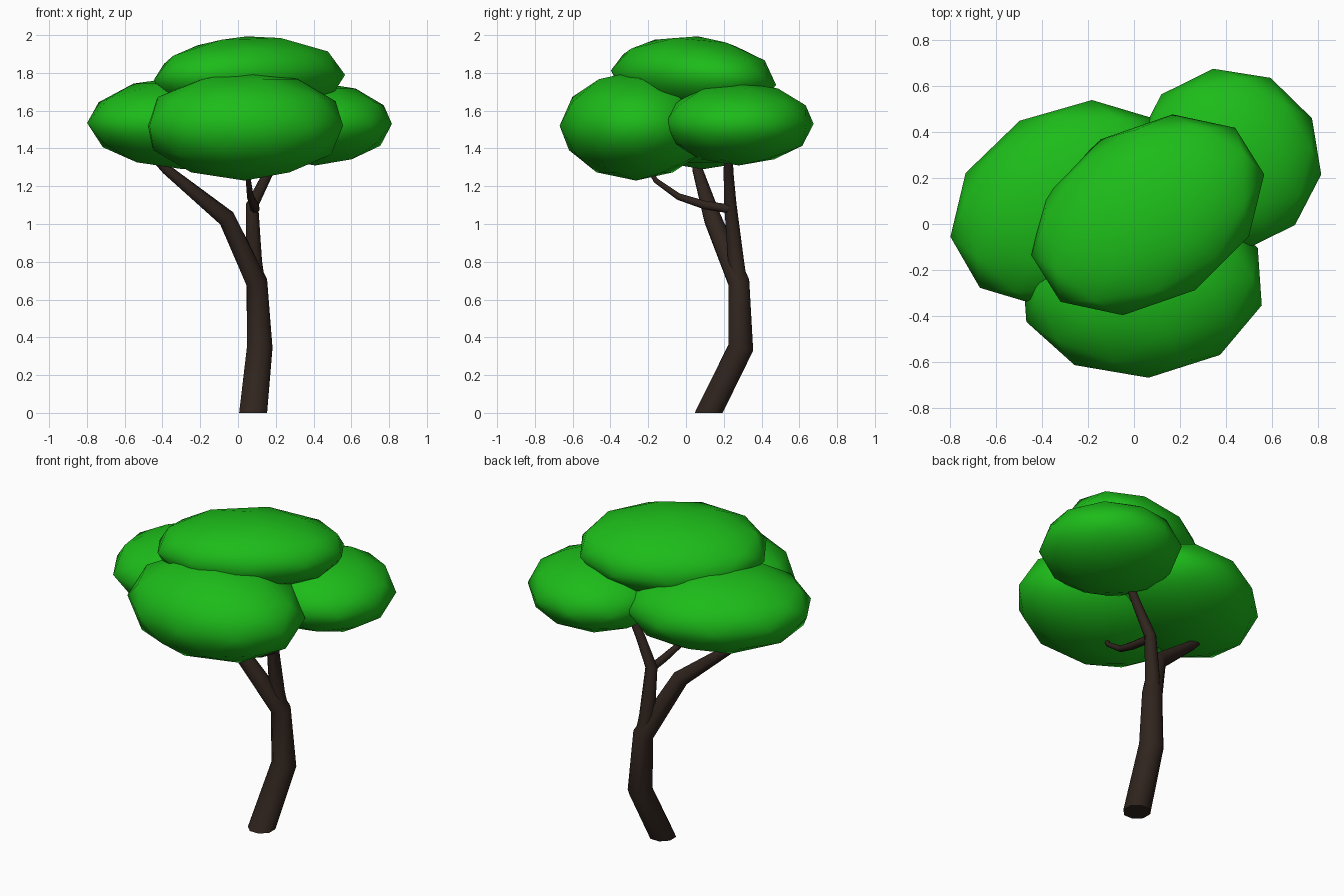
import bpy, bmesh, math
from mathutils import Vector

if "Cube" in bpy.data.objects:
    bpy.data.objects.remove(bpy.data.objects["Cube"])


def material(name, rgb):
    m = bpy.data.materials.new(name)
    m.diffuse_color = (*rgb, 1)
    m.use_nodes = True
    m.node_tree.nodes["Principled BSDF"].inputs["Base Color"].default_value = m.diffuse_color
    return m


leaf_mat = material("leaf_green", (0.012, 0.5, 0.01))
bark_mat = material("bark_brown", (0.03, 0.018, 0.013))


def limb(name, points, flat_base=False, sides=8):
    """Tapered tube through points of (x, y, z, radius)."""
    bm = bmesh.new()
    up = Vector((0, 0, 1))
    pos = [Vector(p[:3]) for p in points]
    rings = []
    for i, p in enumerate(points):
        tangent = (pos[min(i + 1, len(pos) - 1)] - pos[max(i - 1, 0)]).normalized()
        if flat_base and i == 0:
            tangent = up
        q = up.rotation_difference(tangent)
        rings.append([bm.verts.new(pos[i] + q @ Vector((
            p[3] * math.cos(2 * math.pi * (k + 0.5) / sides) * 1.04,
            p[3] * math.sin(2 * math.pi * (k + 0.5) / sides) * 1.04, 0)))
            for k in range(sides)])
    for a, b in zip(rings, rings[1:]):
        for k in range(sides):
            n = (k + 1) % sides
            bm.faces.new((a[k], a[n], b[n], b[k]))
    bm.faces.new(rings[0][::-1])
    bm.faces.new(rings[-1])
    for f in bm.faces:
        f.smooth = len(f.verts) == 4
    me = bpy.data.meshes.new(name)
    bm.to_mesh(me)
    bm.free()
    me.materials.append(bark_mat)
    ob = bpy.data.objects.new(name, me)
    bpy.context.collection.objects.link(ob)


def foliage(name, centre, radii, tilt, turn):
    """Squashed low-poly ball of leaves."""
    bpy.ops.mesh.primitive_ico_sphere_add(
        subdivisions=2, radius=1, location=centre,
        rotation=(math.radians(tilt), 0, math.radians(turn)))
    ob = bpy.context.object
    ob.name = name
    ob.scale = radii
    ob.data.materials.append(leaf_mat)
    bpy.ops.object.shade_smooth()


# Trunk continuing into the left branch
limb("trunk", [(0.08, 0.12, 0, 0.077), (0.115, 0.29, 0.345, 0.07),
               (0.1, 0.28, 0.69, 0.058), (-0.06, 0.14, 1.03, 0.047),
               (-0.38, 0.06, 1.29, 0.027), (-0.45, 0.05, 1.36, 0.02)], flat_base=True)

# Upright branch into the right crown, and the thin twig to the front crown
limb("right_branch", [(0.1, 0.28, 0.69, 0.045), (0.085, 0.265, 0.8, 0.044),
                      (0.075, 0.235, 1.1, 0.034), (0.16, 0.225, 1.27, 0.027),
                      (0.24, 0.225, 1.42, 0.022)])
limb("front_twig", [(0.09, 0.23, 1.08, 0.024), (0.085, 0.1, 1.1, 0.023),
                    (0.065, -0.04, 1.145, 0.018), (0.055, -0.16, 1.23, 0.014),
                    (0.05, -0.2, 1.3, 0.012)])

# Four leaf crowns
foliage("front_crown", (0.035, -0.265, 1.52), (0.54, 0.405, 0.29), 0, 4)
foliage("left_crown", (-0.29, 0.09, 1.535), (0.54, 0.415, 0.245), 0, 30)
foliage("right_crown", (0.41, 0.28, 1.53), (0.40, 0.41, 0.22), 0, 81)
foliage("top_crown", (0.06, 0.04, 1.775), (0.55, 0.39, 0.22), -7, 32)
